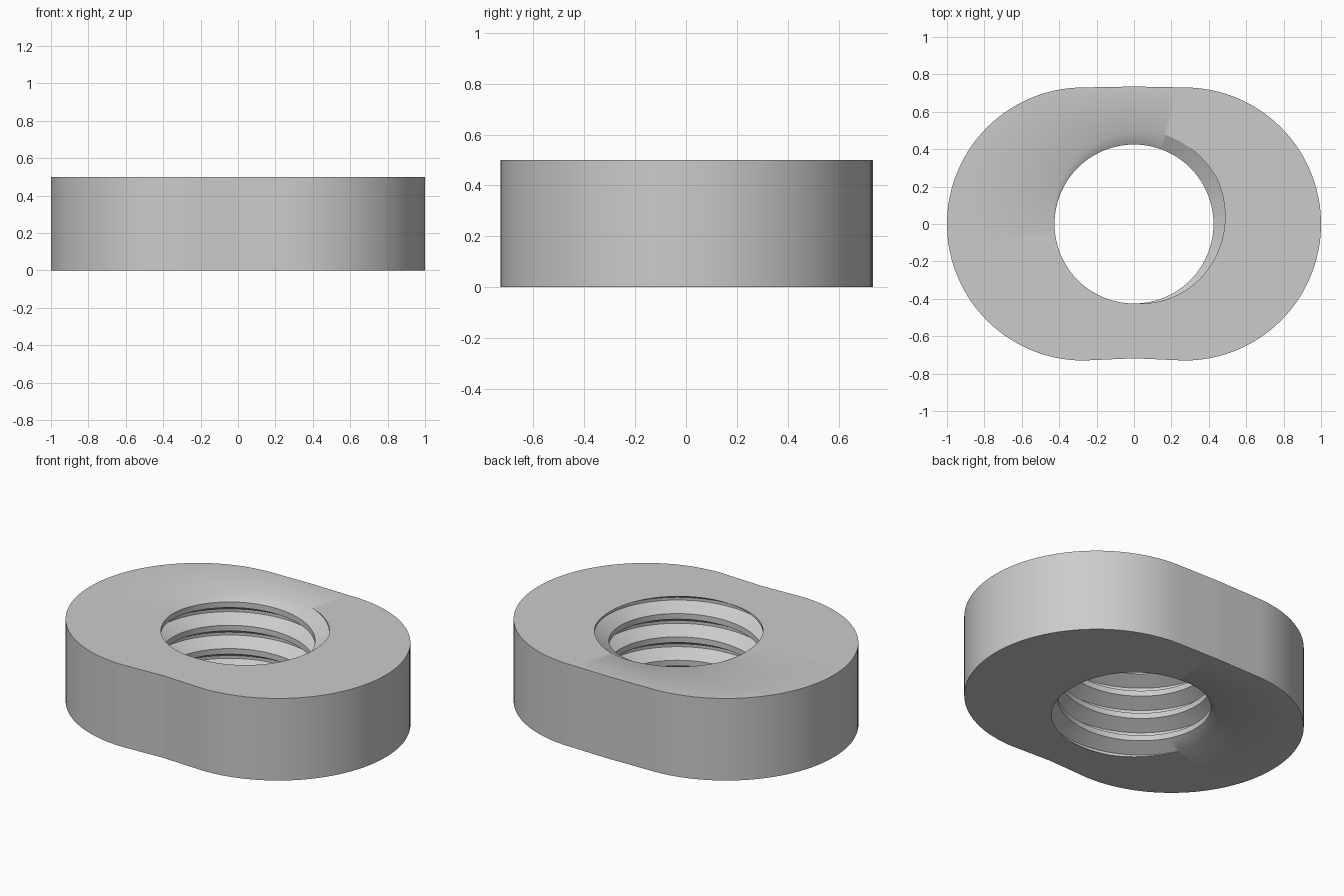
import bpy, bmesh, math

cube = bpy.data.objects.get("Cube")
if cube:
    bpy.data.objects.remove(cube, do_unlink=True)

HEIGHT, LOBE_X, LOBE_R = 0.5, 0.27, 0.73
PITCH, CREST_R, ROOT_R = 0.142, 0.425, 0.505
START = math.radians(50)      # where the groove meets the top face
SEGMENTS = 160
# One thread turn: (fraction of pitch, radius)
THREAD = [(-0.06, ROOT_R), (0.06, ROOT_R), (0.38, CREST_R), (0.62, CREST_R)]


def outline(t):
    """Two round lobes joined by a slightly bowed waist."""
    s, c = math.sin(t), math.cos(t)
    if abs(c) * LOBE_R < LOBE_X * abs(s):
        bow = 1 - abs(c / s) * LOBE_R / LOBE_X
        y = LOBE_R + bow * (0.005 if s > 0 else -0.012)
        r = y / abs(s)
    else:
        r = LOBE_X * abs(c) + math.sqrt(LOBE_R ** 2 - (LOBE_X * s) ** 2)
    return r * c, r * s


def thread_radius(u):
    u = (u + 0.06) % 1 - 0.06
    points = THREAD + [(0.94, ROOT_R)]
    for (a, ra), (b, rb) in zip(points, points[1:]):
        if u <= b:
            return ra + (rb - ra) * (u - a) / (b - a)
    return ROOT_R


def bore_column(t):
    """Helical thread profile at one angle, trimmed to the body height."""
    shift = HEIGHT + PITCH * (t - START) / math.tau
    column = []
    for turn in range(-6, 3):
        for u, r in THREAD:
            z = shift + PITCH * (turn + u)
            if not 0 <= z <= HEIGHT:
                z = min(max(z, 0), HEIGHT)
                r = thread_radius((z - shift) / PITCH)
            column.append((r * math.cos(t), r * math.sin(t), z))
    return column


# Threaded body: outer wall, flat faces and helical bore
bm = bmesh.new()
columns = []
for i in range(SEGMENTS + 1):
    t = math.tau * i / SEGMENTS
    x, y = outline(t)
    loop = [(x, y, 0)] + bore_column(t) + [(x, y, HEIGHT)]
    columns.append([bm.verts.new(p) for p in loop])
for a, b in zip(columns, columns[1:]):
    for k in range(len(a)):
        n = (k + 1) % len(a)
        bm.faces.new((a[k], b[k], b[n], a[n]))
bmesh.ops.remove_doubles(bm, verts=bm.verts, dist=0.0002)
bmesh.ops.recalc_face_normals(bm, faces=bm.faces)

mesh = bpy.data.meshes.new("threaded_nut")
bm.to_mesh(mesh)
bm.free()
nut = bpy.data.objects.new("threaded_nut", mesh)
bpy.context.collection.objects.link(nut)

# Plain grey metal
grey = bpy.data.materials.new("plain_grey")
grey.use_nodes = True
colour = (0.6, 0.6, 0.6, 1)
grey.diffuse_color = colour
for node in grey.node_tree.nodes:
    if node.type == "BSDF_PRINCIPLED":
        node.inputs["Base Color"].default_value = colour
mesh.materials.append(grey)

bpy.ops.object.select_all(action="DESELECT")
nut.select_set(True)
bpy.context.view_layer.objects.active = nut
bpy.ops.object.shade_smooth_by_angle(angle=math.radians(30))
